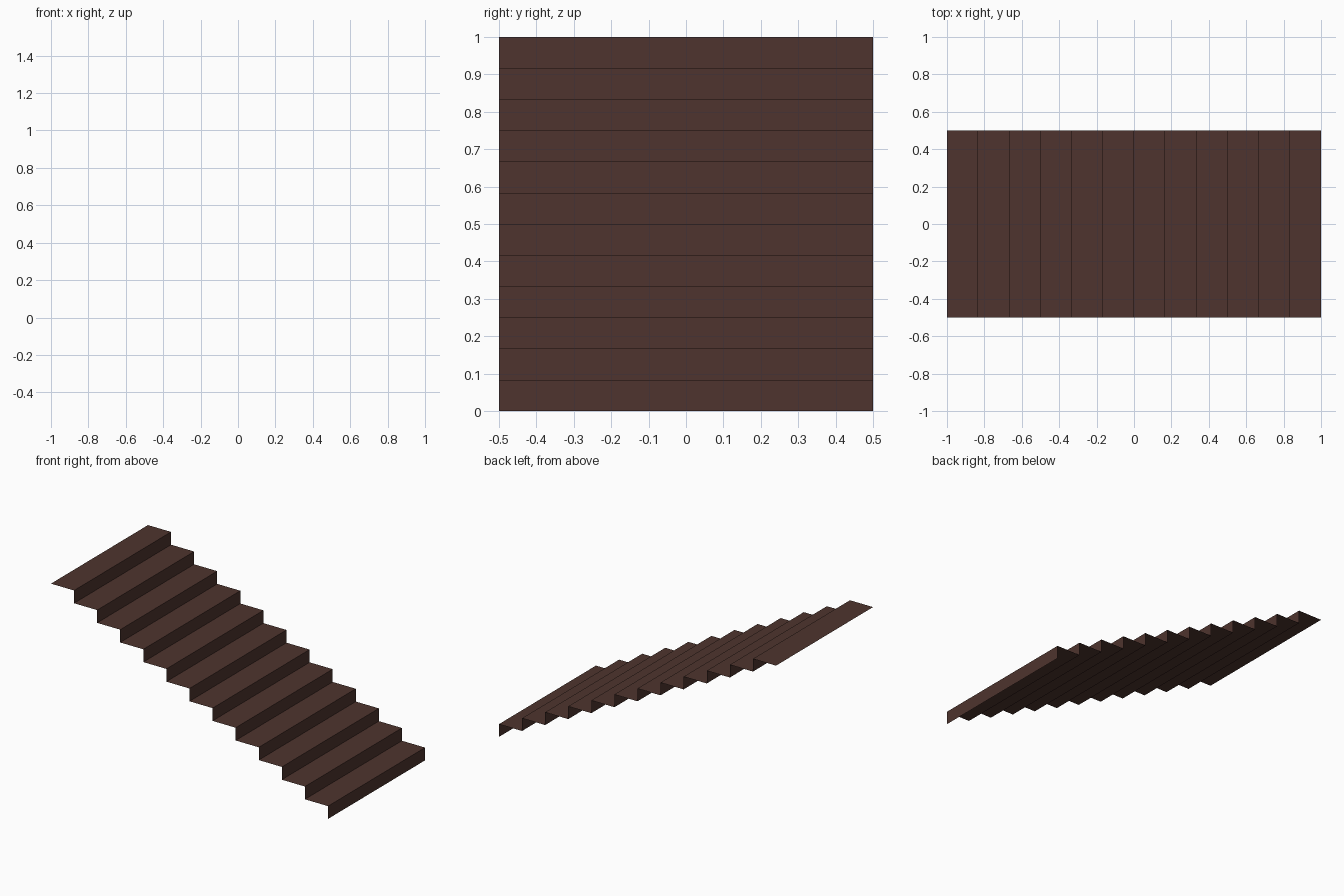
import bpy
import bmesh

if "Cube" in bpy.data.objects:
    bpy.data.objects.remove(bpy.data.objects["Cube"])

STEPS = 12
LENGTH, WIDTH, HEIGHT = 2.0, 1.0, 1.0
run, rise = LENGTH / STEPS, HEIGHT / STEPS

brown = bpy.data.materials.new("dark_brown_wood")
brown.diffuse_color = (0.0762, 0.0343, 0.0273, 1.0)
brown.use_nodes = True
brown.node_tree.nodes["Principled BSDF"].inputs["Base Color"].default_value = brown.diffuse_color

# Zigzag side profile: top tread at -x, descending to the floor at +x
profile = [(-LENGTH / 2, HEIGHT)]
for i in range(STEPS):
    x = -LENGTH / 2 + (i + 1) * run
    profile.append((x, HEIGHT - i * rise))        # tread nose
    profile.append((x, HEIGHT - (i + 1) * rise))  # riser foot

# Sweep the profile across the width as a thin open sheet
bm = bmesh.new()
front = [bm.verts.new((x, -WIDTH / 2, z)) for x, z in profile]
back = [bm.verts.new((x, WIDTH / 2, z)) for x, z in profile]
for i in range(len(profile) - 1):
    bm.faces.new((front[i], front[i + 1], back[i + 1], back[i]))

mesh = bpy.data.meshes.new("stair_flight")
bm.to_mesh(mesh)
bm.free()
mesh.materials.append(brown)
stairs = bpy.data.objects.new("stair_flight", mesh)
bpy.context.collection.objects.link(stairs)
